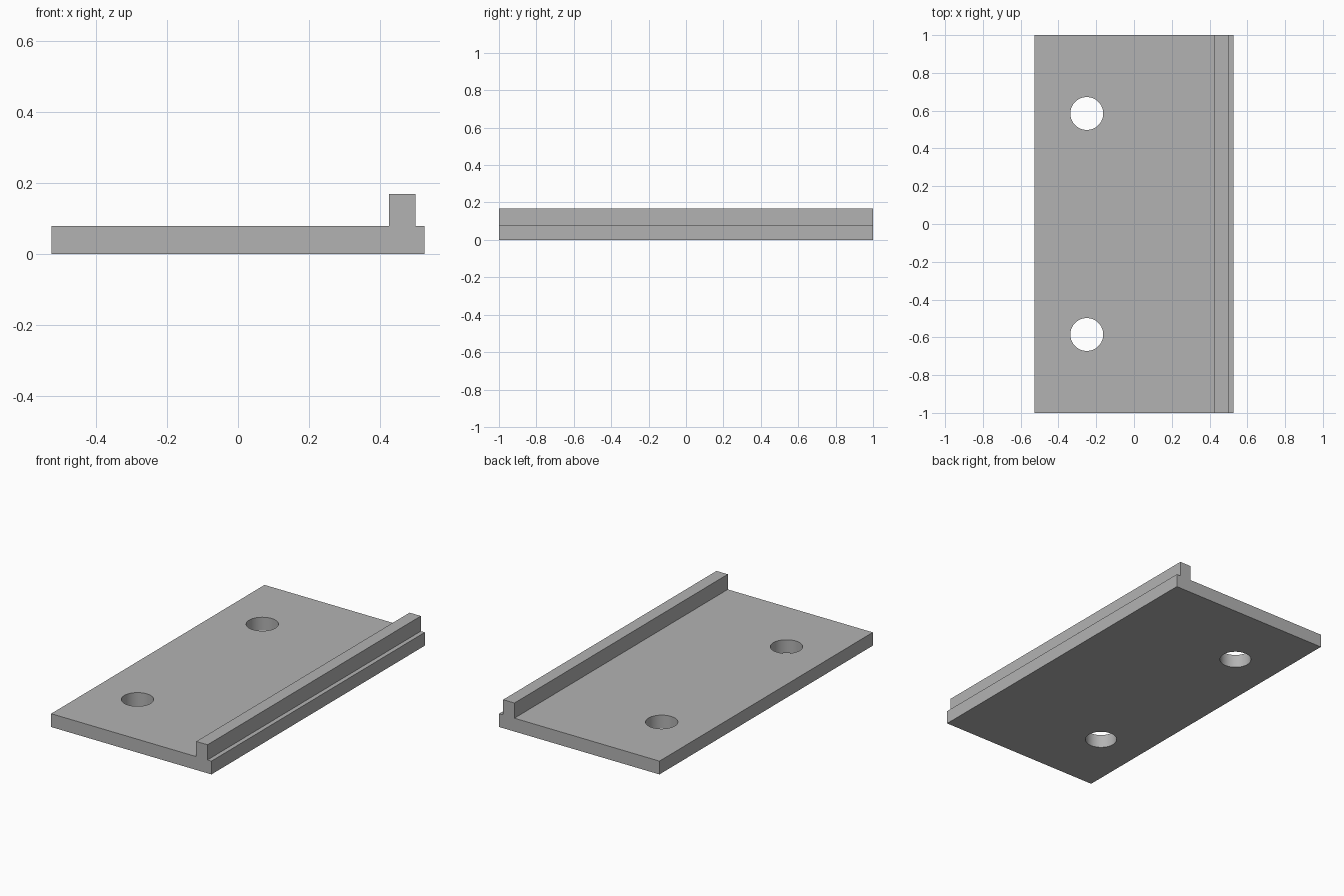
import bpy
import bmesh
from mathutils import Matrix

cube = bpy.data.objects.get("Cube")
if cube:
    bpy.data.objects.remove(cube, do_unlink=True)

HALF_LENGTH = 1.0
HOLE_X, HOLE_Y, HOLE_RADIUS = -0.25, 0.585, 0.087

grey = bpy.data.materials.new("plain grey")
grey.use_nodes = True
color = (0.45, 0.45, 0.45, 1)
grey.diffuse_color = color
grey.node_tree.nodes["Principled BSDF"].inputs["Base Color"].default_value = color


def add_object(name, bm):
    bmesh.ops.recalc_face_normals(bm, faces=bm.faces)
    mesh = bpy.data.meshes.new(name)
    bm.to_mesh(mesh)
    bm.free()
    mesh.materials.append(grey)
    obj = bpy.data.objects.new(name, mesh)
    bpy.context.collection.objects.link(obj)
    return obj


# Plate with a raised rib, extruded along its length
profile = [(-0.526, 0), (0.526, 0), (0.526, 0.079), (0.5, 0.079),
           (0.5, 0.169), (0.426, 0.169), (0.426, 0.079), (-0.526, 0.079)]
bm = bmesh.new()
end = bm.faces.new([bm.verts.new((x, -HALF_LENGTH, z)) for x, z in profile])
side = bmesh.ops.extrude_face_region(bm, geom=[end])
bmesh.ops.translate(bm, vec=(0, 2 * HALF_LENGTH, 0),
                    verts=[v for v in side["geom"] if isinstance(v, bmesh.types.BMVert)])
plate = add_object("ribbed_plate", bm)

# Two screw holes through the plate
bm = bmesh.new()
for y in (-HOLE_Y, HOLE_Y):
    bmesh.ops.create_cone(bm, cap_ends=True, segments=64, radius1=HOLE_RADIUS,
                          radius2=HOLE_RADIUS, depth=0.5,
                          matrix=Matrix.Translation((HOLE_X, y, 0)))
cutter = add_object("hole_cutter", bm)
cutter.hide_render = True

bpy.ops.object.select_all(action="DESELECT")
plate.select_set(True)
bpy.context.view_layer.objects.active = plate
cut = plate.modifiers.new("screw holes", "BOOLEAN")
cut.operation = "DIFFERENCE"
cut.solver = "EXACT"
cut.object = cutter
bpy.ops.object.modifier_apply(modifier=cut.name)
bpy.data.objects.remove(cutter, do_unlink=True)

# Smooth hole walls, sharp plate edges
bpy.ops.object.shade_smooth_by_angle()
